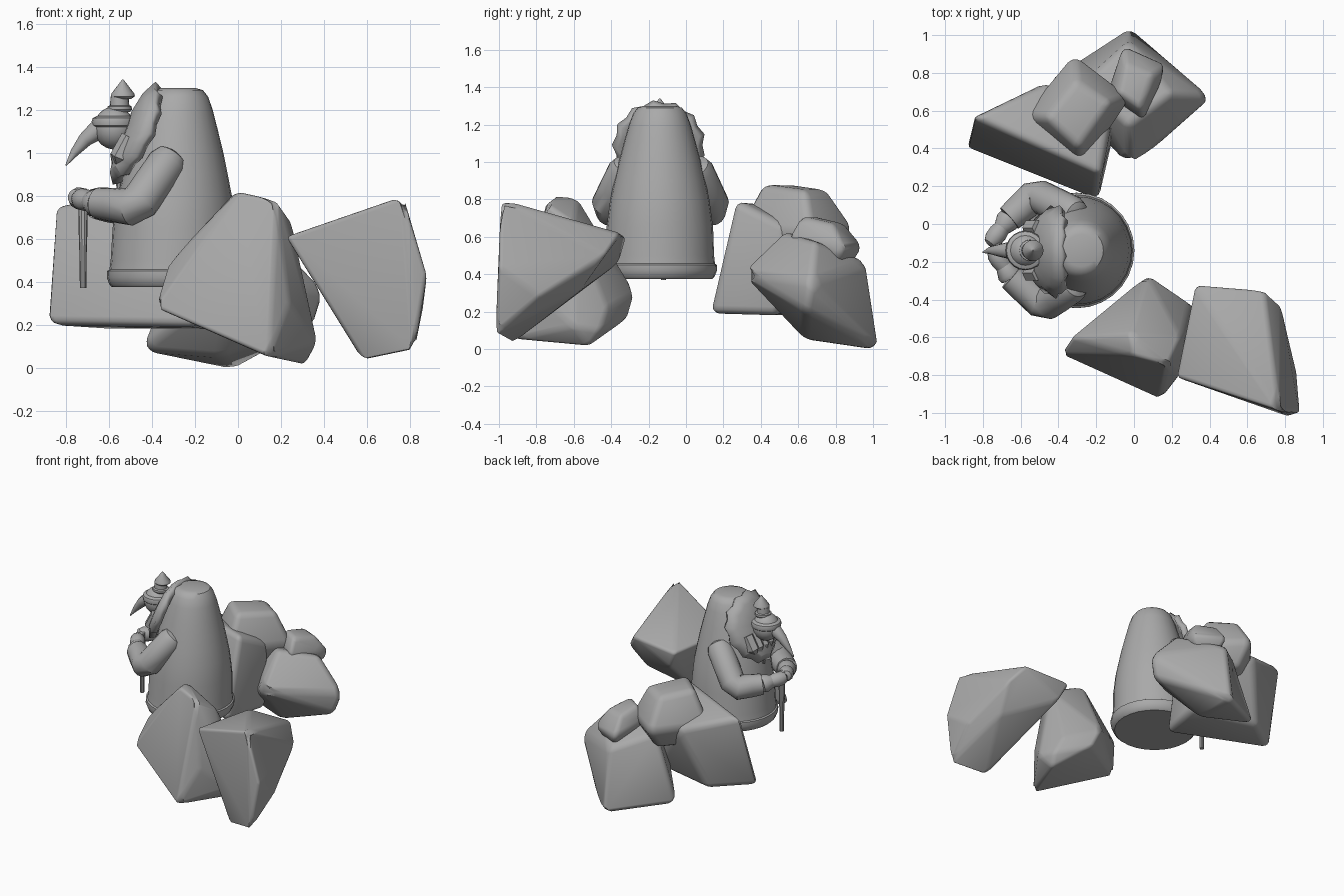
import bpy, bmesh, math
from mathutils import Vector

if "Cube" in bpy.data.objects:
    bpy.data.objects.remove(bpy.data.objects["Cube"])

grey = bpy.data.materials.new("stone grey")
grey.diffuse_color = (0.4, 0.4, 0.4, 1)
grey.use_nodes = True
grey.node_tree.nodes["Principled BSDF"].inputs["Base Color"].default_value = grey.diffuse_color


def finish(name, bm, angle=35):
    bmesh.ops.recalc_face_normals(bm, faces=bm.faces)
    me = bpy.data.meshes.new(name)
    bm.to_mesh(me)
    bm.free()
    ob = bpy.data.objects.new(name, me)
    bpy.context.collection.objects.link(ob)
    me.materials.append(grey)
    bpy.ops.object.select_all(action='DESELECT')
    ob.select_set(True)
    bpy.context.view_layer.objects.active = ob
    bpy.ops.object.shade_smooth_by_angle(angle=math.radians(angle))
    return ob


def rock(name, pts, width):
    """Rounded boulder from its corner points."""
    bm = bmesh.new()
    for p in pts:
        bm.verts.new(p)
    res = bmesh.ops.convex_hull(bm, input=bm.verts)
    junk = [g for g in res["geom_interior"] if isinstance(g, bmesh.types.BMVert)]
    bmesh.ops.delete(bm, geom=junk, context='VERTS')
    bmesh.ops.dissolve_limit(bm, angle_limit=math.radians(14), verts=bm.verts, edges=bm.edges)
    bmesh.ops.bevel(bm, geom=bm.edges[:], offset=width, segments=3, profile=0.5,
                    affect='EDGES', clamp_overlap=True)
    return finish(name, bm, 40)


def tube(name, path, n=16, flat=1.0, angle=35):
    """Loft circles along (x, y, z, radius) stations, with capped ends."""
    bm = bmesh.new()
    pts = [Vector(p[:3]) for p in path]
    rings = []
    for i, p in enumerate(pts):
        d = (pts[min(i + 1, len(pts) - 1)] - pts[max(i - 1, 0)]).normalized()
        side = Vector((0, 1, 0)) if abs(d.y) < 0.8 else Vector((1, 0, 0))
        u = d.cross(side).normalized()
        v = d.cross(u)
        r = path[i][3]
        rings.append([bm.verts.new(p + r * (math.cos(a) * u + flat * math.sin(a) * v))
                      for a in (2 * math.pi * k / n for k in range(n))])
    for a, b in zip(rings, rings[1:]):
        for k in range(n):
            bm.faces.new((a[k], a[(k + 1) % n], b[(k + 1) % n], b[k]))
    bm.faces.new(rings[0])
    bm.faces.new(rings[-1])
    return finish(name, bm, angle)


def upright(name, x, y, profile, n=24, lean=0.0):
    """Turned part from (z, radius) pairs."""
    bm = bmesh.new()
    z0 = profile[0][0]
    rings = [[bm.verts.new((x + lean * (z - z0) + r * math.cos(2 * math.pi * k / n),
                            y + r * math.sin(2 * math.pi * k / n), z)) for k in range(n)]
             for z, r in profile]
    for a, b in zip(rings, rings[1:]):
        for k in range(n):
            bm.faces.new((a[k], a[(k + 1) % n], b[(k + 1) % n], b[k]))
    bm.faces.new(rings[0])
    bm.faces.new(rings[-1])
    return finish(name, bm)


# Boulders
rock("front_rock", [(-.39, -.69, .28), (-.33, -.6, .48), (-.02, -.58, .81), (0, -.7, .82),
                    (.18, -.75, .78), (.25, -.6, .68), (.07, -.27, .3), (.12, -.31, .16),
                    (.29, -.42, .22), (.34, -.46, .1), (.37, -.6, .12), (.31, -.52, .01),
                    (.14, -.93, .05), (.24, -.8, .3), (-.03, -.87, .14)], .022)
rock("front_right_rock", [(.22, -.81, .61), (.77, -.99, .8), (.69, -.35, .62), (.32, -.32, .6),
                          (.88, -1.0, .44), (.82, -1.02, .08), (.58, -.93, .03), (.86, -.78, .28),
                          (.78, -.43, .5), (.74, -.58, .3), (.38, -.36, .46)], .022)
rock("back_left_rock", [(-.86, .57, .77), (-.17, .26, .8), (-.45, .76, .64), (-.12, .54, .66),
                        (-.9, .4, .2), (-.19, .12, .19), (-.62, .62, .18), (-.1, .5, .18)], .045)
rock("back_rock", [(-.02, .29, .41), (-.03, .52, .63), (.2, .69, .58), (-.03, .97, .46),
                   (-.27, .74, .56), (-.02, 1.04, -.01), (.41, .67, .36), (.36, .64, .2),
                   (-.08, .63, .05), (-.46, .76, .08)], .035)
rock("middle_rock", [(-.31, .76, .85), (-.12, .64, .85), (-.29, .4, .88), (-.47, .56, .88),
                     (-.32, .91, .64), (-.01, .67, .62), (-.28, .27, .64), (-.6, .57, .64),
                     (-.31, .78, .47), (-.1, .64, .47), (-.29, .38, .47), (-.49, .57, .47)], .04)
rock("small_rock", [(-.05, .85, .67), (.1, .79, .67), (.04, .61, .71), (-.08, .69, .71),
                    (-.06, .95, .55), (.19, .84, .54), (.05, .54, .59), (-.15, .69, .6),
                    (-.03, .9, .46), (.12, .82, .46), (.03, .6, .47)], .028)

# Cloaked body with hem band and rounded top
upright("body", -.305, -.14,
        [(.375, .28), (.385, .292), (.42, .306), (.45, .305), (.456, .295), (.5, .29), (.65, .285),
         (.8, .265), (.9, .243), (1.0, .22), (1.1, .193), (1.2, .165), (1.26, .142),
         (1.29, .118), (1.3, .085)], 28, .027)

# Jagged ruff framing the face
bm = bmesh.new()
n = 26
rings = []
for scale, push in ((1.0, 0), (.78, -.035), (.45, -.05), (.1, -.045)):
    ring = []
    for k in range(n):
        a = 2 * math.pi * k / n
        s = scale * (1 + (.045 if k % 2 else -.04) * scale)
        dy, dz = .225 * s * math.cos(a), .22 * s * math.sin(a)
        ring.append(bm.verts.new((-.465 + .42 * dz + 1.2 * dy * dy + push, -.145 + dy, 1.085 + dz)))
    rings.append(ring)
for a, b in zip(rings, rings[1:]):
    for k in range(n):
        bm.faces.new((a[k], a[(k + 1) % n], b[(k + 1) % n], b[k]))
bm.faces.new(rings[-1])
ruff = finish("ruff", bm, 25)
mod = ruff.modifiers.new("thickness", 'SOLIDIFY')
mod.thickness, mod.offset = .045, 0

# Pointed locks of beard below the face
for i, (dy, tip) in enumerate(((-.12, .93), (-.06, .87), (0, .83), (.06, .87), (.12, .93))):
    tube(f"beard_lock_{i}", [(-.5, -.14 + dy, 1.07, .045), (-.55, -.14 + dy, .98, .045),
                             (-.555, -.14 + dy * .8, tip, .008)], 6, angle=20)

# Head, brow band and pointed cap
X, Y = -.575, -.14
upright("head", X, Y, [(1.115 + .1 * math.sin(t), .095 * math.cos(t))
                       for t in (math.radians(d) for d in range(-85, 86, 17))], 20)
upright("brow_band", X, Y, [(1.115, .09), (1.125, .102), (1.145, .105), (1.16, .1), (1.17, .08)], 20)
upright("cap_base", X + .025, Y, [(1.19, .05), (1.2, .057), (1.215, .056), (1.22, .045), (1.26, .042)], 16)
upright("cap_point", X + .04, Y, [(1.25, .04), (1.262, .056), (1.275, .053), (1.34, .003)], 16)

# Long drooping nose
tube("nose", [(-.6, Y, 1.13, .055), (-.66, Y, 1.1, .045), (-.71, Y, 1.06, .034),
              (-.76, Y, 1.0, .02), (-.8, Y - .01, .94, .003)], 12)

# Bent sleeves, cuffs and hands meeting on the staff
for side, shoulder, elbow, wrist, hand in (
        ("front", (-.33, -.33, .95), (-.475, -.43, .745), (-.65, -.28, .765), (-.73, -.16, .785)),
        ("back", (-.33, .06, .95), (-.52, .155, .745), (-.66, .03, .765), (-.745, -.08, .79))):
    S, E, W, H = map(Vector, (shoulder, elbow, wrist, hand))
    up = (S - E).normalized()
    tube(side + "_sleeve", [(*(S + up * .065), .03), (*(S + up * .04), .075), (*S, .09),
                            (*S.lerp(E, .5), .09), (*S.lerp(E, .85), .09),
                            (*E.lerp(W, .15), .088), (*E.lerp(W, .6), .08), (*W, .073)], 16)
    tube(side + "_cuff", [(*W, .06), (*W.lerp(H, .15), .065), (*W.lerp(H, .5), .045)], 12)
    d = (H - W).normalized()
    tube(side + "_hand", [(*W.lerp(H, .3), .04), (*W.lerp(H, .7), .052), (*H, .05),
                          (*(H + d * .03), .035), (*(H + d * .04), .012)], 12)

# Short staff, thicker near the grip
upright("staff", -.72, -.12, [(.37, .015), (.5, .016), (.62, .02), (.72, .022), (.82, .02)], 10)
